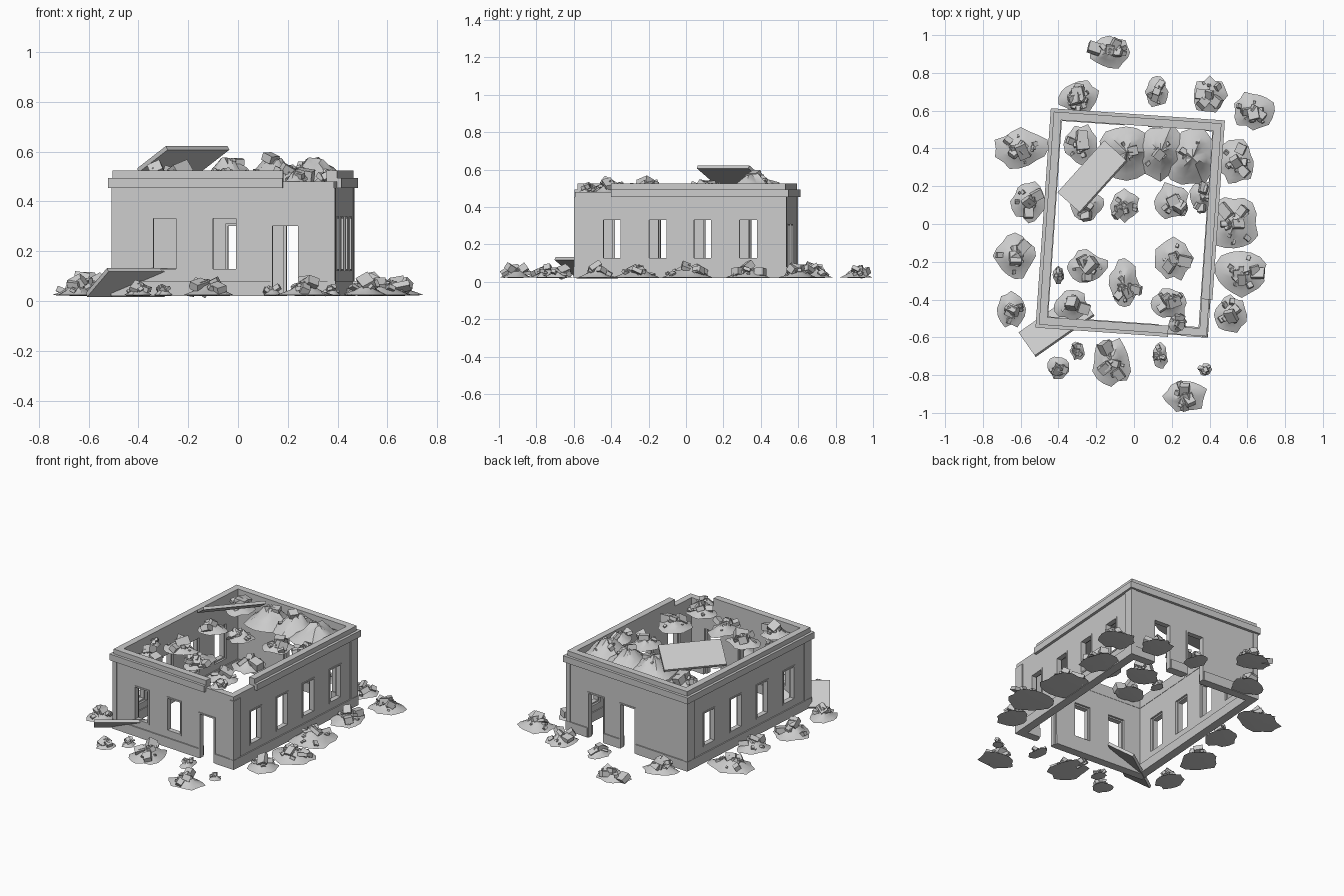
import bpy, bmesh, math, random
from mathutils import Matrix, Vector, Euler

random.seed(7)
if "Cube" in bpy.data.objects:
    bpy.data.objects.remove(bpy.data.objects["Cube"])

GREY = (0.6, 0.6, 0.6, 1)
concrete = bpy.data.materials.new("grey concrete")
concrete.use_nodes = True
concrete.diffuse_color = GREY
concrete.node_tree.nodes["Principled BSDF"].inputs["Base Color"].default_value = GREY

# The house stands slightly turned; HX and HY are half sizes of its outer wall
HOUSE = Matrix.Translation((-0.02, 0, 0)) @ Matrix.Rotation(math.radians(-4), 4, 'Z')
HX, HY, THICK = 0.445, 0.565, 0.04
BASE, SILL, HEAD, DOOR_HEAD = 0.02, 0.12, 0.34, 0.31
WALL_TOP, CORNICE_Z, CORNICE_TOP, TOP = 0.48, 0.455, 0.495, 0.525


def finish(name, bm, matrix=None):
    bmesh.ops.recalc_face_normals(bm, faces=bm.faces)
    if matrix:
        bm.transform(matrix)
    mesh = bpy.data.meshes.new(name)
    bm.to_mesh(mesh)
    bm.free()
    mesh.materials.append(concrete)
    ob = bpy.data.objects.new(name, mesh)
    bpy.context.collection.objects.link(ob)
    return ob


def add_box(bm, lo, hi):
    lo, hi = Vector(lo), Vector(hi)
    m = Matrix.Translation((lo + hi) / 2) @ Matrix.Diagonal((*(hi - lo), 1))
    bmesh.ops.create_cube(bm, size=1, matrix=m)


def corners(grow):
    x, y = HX + grow, HY + grow
    return [(-x, -y), (-x, y), (x, y), (x, -y)]


def band(name, grow_out, grow_in, z0, z1, broken=False):
    """Rectangular band round the house; a broken one lacks the front corner."""
    loops = []
    for g in (grow_out, grow_in):
        pts = corners(g)
        if broken:
            pts = [(0.24, -HY - g)] + pts[:3] + [(HX + g, -0.37)]
        loops.append(pts)
    bm = bmesh.new()
    sections = []
    for (ox, oy), (ix, iy) in zip(*loops):
        sections.append([bm.verts.new(c) for c in
                         ((ox, oy, z0), (ox, oy, z1), (ix, iy, z1), (ix, iy, z0))])
    pairs = list(zip(sections, sections[1:]))
    if broken:
        bm.faces.new(sections[0])
        bm.faces.new(sections[-1])
    else:
        pairs.append((sections[-1], sections[0]))
    for a, b in pairs:
        for i in range(4):
            j = (i + 1) % 4
            bm.faces.new((a[i], a[j], b[j], b[i]))
    return finish(name, bm, HOUSE)


# Openings: side angle, distance to wall face, centre, half width, bottom, top
openings = []
for u in (-0.235, 0.005):
    openings.append((0, HY, u, 0.055, SILL, HEAD))
openings.append((0, HY, 0.25, 0.06, BASE, DOOR_HEAD))
for u in (0.005, -0.23):
    openings.append((180, HY, u, 0.062, BASE, DOOR_HEAD))
for side in (90, 270):
    for v in (-0.365, -0.12, 0.12, 0.365):
        openings.append((side, HX, v, 0.055, SILL, HEAD))

# Walls and plinth with the openings cut through
walls = band("walls", 0, -THICK, BASE, WALL_TOP)
plinth = band("plinth", 0.007, -THICK - 0.006, BASE, 0.08)
cut_bm, frame_bm = bmesh.new(), bmesh.new()
for side, dist, u, w, z0, z1 in openings:
    turn = Matrix.Rotation(math.radians(side), 4, 'Z')
    part = bmesh.new()
    low = z0 - 0.05 if z0 == BASE else z0
    add_box(part, (u - w, -dist - 0.05, low), (u + w, -dist + 0.1, z1))
    part.transform(turn)
    tmp = bpy.data.meshes.new("tmp")
    part.to_mesh(tmp)
    part.free()
    cut_bm.from_mesh(tmp)
    # Thin surround lining each opening
    part = bmesh.new()
    y0, y1, t = -dist - 0.004, -dist + THICK * 0.7, 0.009
    add_box(part, (u - w, y0, z0), (u - w + t, y1, z1))
    add_box(part, (u + w - t, y0, z0), (u + w, y1, z1))
    add_box(part, (u - w + t, y0, z1 - t), (u + w - t, y1, z1))
    if z0 > BASE:
        add_box(part, (u - w + t, y0, z0), (u + w - t, y1, z0 + t))
    part.transform(turn)
    part.to_mesh(tmp)
    part.free()
    frame_bm.from_mesh(tmp)
    bpy.data.meshes.remove(tmp)
finish("opening_surrounds", frame_bm, HOUSE)
cutter = finish("opening_cutter", cut_bm, HOUSE)
for ob in (walls, plinth):
    mod = ob.modifiers.new("openings", 'BOOLEAN')
    mod.operation, mod.object, mod.solver = 'DIFFERENCE', cutter, 'EXACT'
    bpy.context.view_layer.objects.active = ob
    bpy.ops.object.modifier_apply(modifier=mod.name)
bpy.data.objects.remove(cutter)

# Parapet and cornice, broken away at one front corner
band("parapet", 0, -THICK - 0.002, CORNICE_Z, TOP, broken=True)
band("cornice", 0.017, -0.01, CORNICE_Z, CORNICE_TOP, broken=True)

# Corner pilasters
bm = bmesh.new()
for sx in (-1, 1):
    for sy in (-1, 1):
        xs = sorted((sx * (HX - 0.025), sx * (HX + 0.005)))
        ys = sorted((sy * (HY - 0.06), sy * (HY + 0.005)))
        add_box(bm, (xs[0], ys[0], BASE), (xs[1], ys[1], CORNICE_Z))
finish("corner_pilasters", bm, HOUSE)


# Fallen roof slabs: the front edge is tipped up
def slab(name, centre, heading, size, tilt):
    bm = bmesh.new()
    m = (Matrix.Translation(centre) @ Matrix.Rotation(math.radians(heading), 4, 'Z')
         @ Matrix.Rotation(math.radians(-tilt), 4, 'X') @ Matrix.Diagonal((*size, 1)))
    bmesh.ops.create_cube(bm, size=1, matrix=m)
    return finish(name, bm)


slab("roof_slab", (-0.22, 0.25, 0.57), 48, (0.37, 0.18, 0.018), 30)
slab("leaning_slab", (-0.41, -0.53, 0.075), 35, (0.38, 0.18, 0.018), 34)


# Rubble: an uneven mound with tilted broken blocks on it
def rubble(name, x, y, rx, ry, base, height, blocks):
    bm = bmesh.new()
    n = 16
    edge = [random.uniform(0.82, 1.1) for _ in range(n)]
    rings = []
    for frac, lift in ((1, 0), (0.75, 0.2), (0.5, 0.5), (0.25, 0.85)):
        ring = []
        for i in range(n):
            a = math.tau * i / n
            r = frac * (1 + (edge[i] - 1) * frac)
            z = base + height * lift * random.uniform(0.75, 1.25)
            ring.append(bm.verts.new((x + rx * r * math.cos(a), y + ry * r * math.sin(a), z)))
        rings.append(ring)
    peak = bm.verts.new((x, y, base + height))
    under = bm.verts.new((x, y, base - 0.004))
    for i in range(n):
        j = (i + 1) % n
        for a, b in zip(rings, rings[1:]):
            bm.faces.new((a[i], a[j], b[j], b[i]))
        bm.faces.new((rings[-1][i], rings[-1][j], peak))
        bm.faces.new((rings[0][j], rings[0][i], under))
    for k in range(blocks):
        a, d = random.uniform(0, math.tau), random.uniform(0, 0.75)
        s = random.uniform(0.025, 0.06) if k % 3 == 0 else random.uniform(0.01, 0.025)
        s = min(s, rx * 0.6)
        pos = (x + rx * d * math.cos(a), y + ry * d * math.sin(a),
               base + height * (1 - d) + s * 0.2)
        spin = Euler([random.uniform(-0.6, 0.6), random.uniform(-0.6, 0.6), a])
        m = (Matrix.Translation(pos) @ spin.to_matrix().to_4x4()
             @ Matrix.Diagonal((s * random.uniform(1, 1.5), s, s * random.uniform(0.4, 0.9), 1)))
        bmesh.ops.create_cube(bm, size=1, matrix=m)
    for v in bm.verts:
        v.co.z = max(v.co.z, 0)
    ob = finish(name, bm)
    bpy.ops.object.select_all(action='DESELECT')
    ob.select_set(True)
    bpy.context.view_layer.objects.active = ob
    bpy.ops.object.shade_smooth_by_angle(angle=math.radians(35))


# Piles on the ground round the house: x, y and the two radii
ground = [(-.13, .91, .12, .09), (.12, .7, .06, .08), (.4, .68, .09, .1), (.63, .6, .11, .1),
          (-.29, .67, .11, .09), (-.6, .4, .14, .11), (-.56, .12, .09, .11),
          (-.63, -.17, .11, .12), (-.65, -.45, .08, .1), (-.4, -.76, .06, .06),
          (-.3, -.67, .04, .05), (-.12, -.73, .11, .13), (.14, -.7, .04, .07),
          (.27, -.91, .12, .09), (.38, -.77, .035, .035), (.54, .33, .1, .12),
          (.53, 0, .13, .15), (.57, -.26, .14, .12), (.51, -.48, .09, .1)]
for i, (x, y, rx, ry) in enumerate(ground):
    rubble(f"ground_rubble_{i}", x, y, rx, ry, 0.024, 0.02 + 0.3 * min(rx, ry), 4 + int(110 * rx))

# Remains of the roof, lying at parapet level
roof = [(-.28, .42, .09, .11), (-.25, .1, .09, .08), (-.05, .1, .08, .09), (.2, .12, .09, .1),
        (.36, .14, .07, .09), (.21, -.18, .1, .12), (-.25, -.23, .11, .09),
        (-.05, -.32, .08, .13), (.19, -.42, .1, .08), (.23, -.53, .05, .05),
        (-.33, -.43, .09, .08), (-.4, -.27, .03, .05)]
for i, (x, y, rx, ry) in enumerate(roof):
    rubble(f"roof_rubble_{i}", x, y, rx, ry, 0.475, 0.045, 3 + int(100 * rx))
for i, (x, y) in enumerate(((-.04, .38), (.14, .38), (.31, .35))):
    rubble(f"roof_heap_{i}", x, y, .15, .15, 0.475, 0.1, 3)
